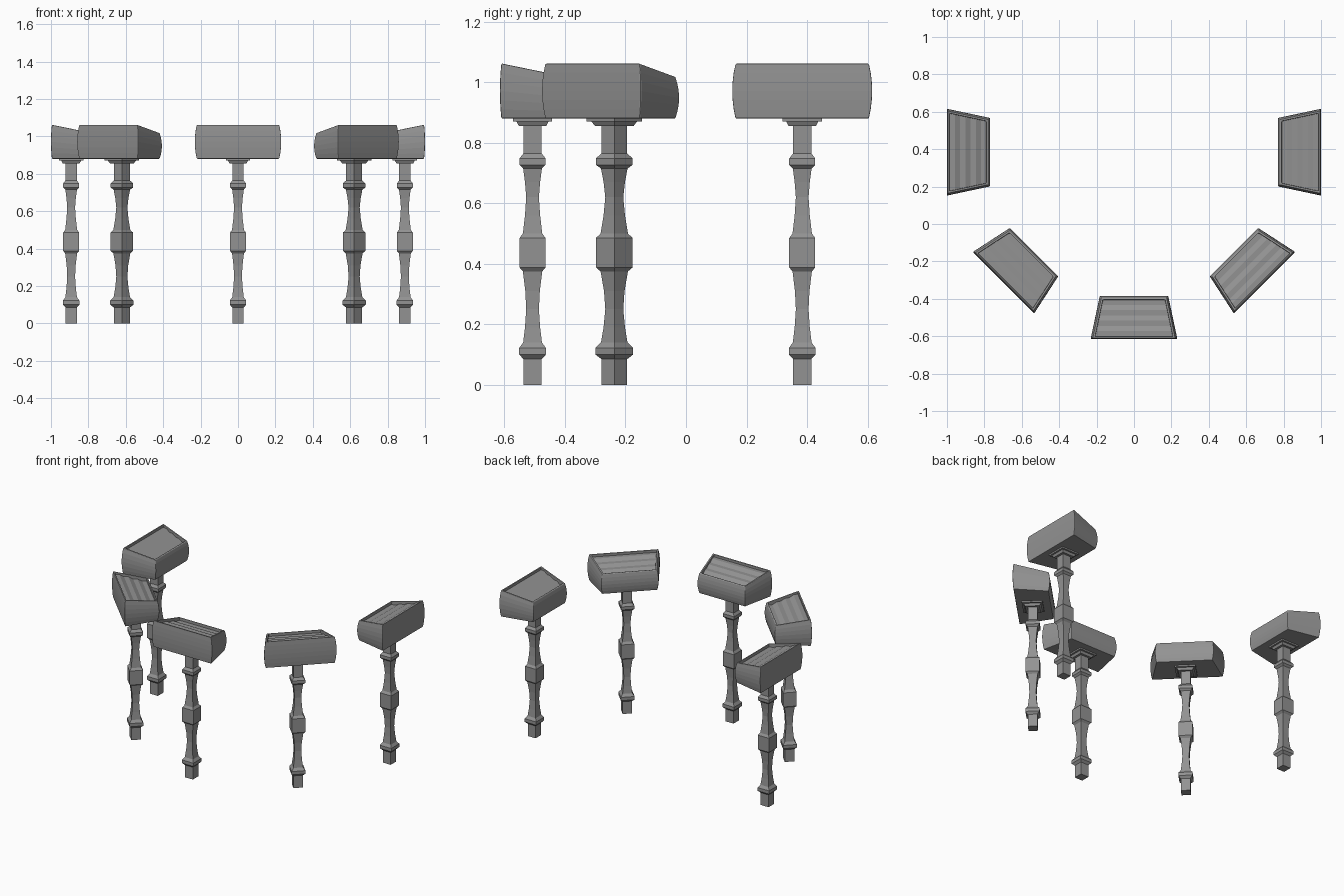
import bpy, bmesh, math
from mathutils import Matrix

cube = bpy.data.objects.get("Cube")
if cube:
    bpy.data.objects.remove(cube)

grey = bpy.data.materials.new("mid_grey")
grey.use_nodes = True
colour = (0.29, 0.29, 0.29, 1)
grey.diffuse_color = colour
grey.node_tree.nodes["Principled BSDF"].inputs["Base Color"].default_value = colour

# Cabinet dimensions, measured from the post axis; the outer side faces -y
OUTER, INNER = -0.108, 0.122
OUTER_HALF, INNER_HALF = 0.232, 0.183
BASE, TOP, SLOPE = 0.88, 1.063, 0.205


def half_width(y):
    t = (y - OUTER) / (INNER - OUTER)
    return OUTER_HALF + t * (INNER_HALF - OUTER_HALF)


def top_height(y):
    return TOP - SLOPE * (y - OUTER)


def loft(rings, cap_start=True, cap_end=True, closed=True):
    """Mesh skinned through rings of equal point count."""
    bm = bmesh.new()
    rows = [[bm.verts.new(p) for p in ring] for ring in rings]
    n = len(rows[0])
    for a, b in zip(rows, rows[1:]):
        for i in range(n if closed else n - 1):
            j = (i + 1) % n
            bm.faces.new((a[i], a[j], b[j], b[i]))
    if cap_start:
        bm.faces.new(rows[0][::-1])
    if cap_end:
        bm.faces.new(rows[-1])
    mesh = bpy.data.meshes.new("part")
    bm.to_mesh(mesh)
    bm.free()
    mesh.materials.append(grey)
    return mesh


def trapezoid(end_in, outer_in, inner_in, height):
    """Cabinet outline pulled in from its ends, outer side and inner side."""
    y0, y1 = OUTER + outer_in, INNER - inner_in
    w0, w1 = half_width(y0) - end_in, half_width(y1) - end_in
    return [(x, y, height(y)) for x, y in ((-w0, y0), (w0, y0), (w1, y1), (-w1, y1))]


# Cabinet: bulging sides, sloping rim and a sunken top
def cabinet_mesh():
    rings = []
    steps = 6
    for i in range(steps + 1):
        t = i / steps
        pull = (2 * t - 1) ** 2
        rings.append(trapezoid(0.010 * pull, 0.005 * pull, 0.010 * pull,
                               lambda y: BASE + t * (top_height(y) - BASE)))
    rings.append(trapezoid(0.022, 0.014, 0.020, top_height))
    rings.append(trapezoid(0.022, 0.014, 0.020, lambda y: top_height(y) - 0.032))
    return loft(rings, cap_end=False)


# Stepped deck: flat treads joined by slanted risers
def deck_mesh():
    y0, y1, bands = OUTER + 0.014, INNER - 0.020, 7
    rows, z = [], 1.044
    for i in range(bands + 1):
        y = y0 + (y1 - y0) * i / bands
        w = half_width(y) - 0.022
        rows.append([(-w, y, z), (w, y, z)])
        if i % 2:
            z -= 0.0145
        # the riser ends at the height of the next tread
    return loft(rows, False, False, closed=False)


# Square turned post: (height, half width)
POST = [(0, .03), (.085, .03), (.10, .044), (.122, .044), (.14, .031),
        (.19, .025), (.25, .021), (.31, .024), (.375, .032), (.388, .043),
        (.485, .043), (.50, .032), (.56, .025), (.62, .021), (.67, .025),
        (.715, .031), (.727, .043), (.748, .043), (.765, .03), (.855, .03)]
FLANGE = [(.855, .045), (.87, .053), (.87, .065), (.881, .065)]


def square_mesh(profile):
    return loft([[(-w, -w, z), (w, -w, z), (w, w, z), (-w, w, z)] for z, w in profile])


meshes = {"cabinet": cabinet_mesh(), "stepped_deck": deck_mesh(),
          "post": square_mesh(POST), "post_flange": square_mesh(FLANGE)}

# Five stands in a horseshoe: (name, x, y, turn in degrees)
stands = [("front", 0, -0.507, 0)]
for side, s in (("left", 1), ("right", -1)):
    stands.append((side + "_diagonal", s * 0.621, -0.237, s * 45))
    stands.append((side + "_rear", s * 0.892, 0.384, s * 90))

for place, x, y, turn in stands:
    for part, mesh in meshes.items():
        obj = bpy.data.objects.new(place + "_" + part, mesh)
        bpy.context.collection.objects.link(obj)
        obj.matrix_world = Matrix.Translation((x, y, 0)) @ Matrix.Rotation(math.radians(turn), 4, "Z")
        if part == "cabinet":
            bevel = obj.modifiers.new("soft_edges", "BEVEL")
            bevel.width = 0.004
            bevel.segments = 2
            bevel.limit_method = "ANGLE"
            bevel.angle_limit = math.radians(40)
